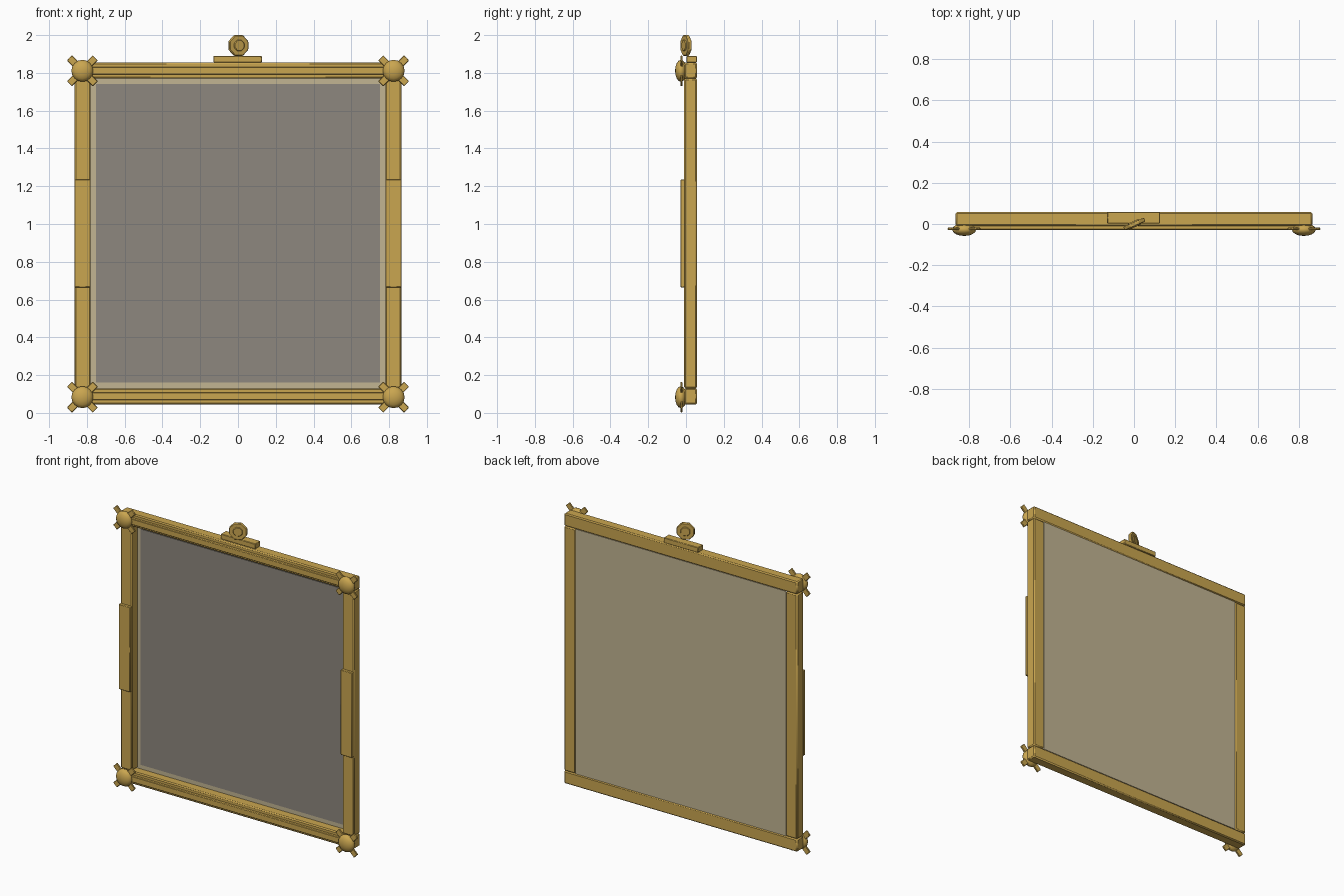
import bpy
import math
from mathutils import Matrix

cube = bpy.data.objects.get("Cube")
if cube:
    bpy.data.objects.remove(cube, do_unlink=True)


def material(name, color):
    mat = bpy.data.materials.new(name)
    mat.use_nodes = True
    mat.diffuse_color = (*color, 1)
    mat.node_tree.nodes["Principled BSDF"].inputs["Base Color"].default_value = (*color, 1)
    return mat


GOLD = material("antique gold", (0.59, 0.38, 0.08))
BEIGE = material("pale beige", (0.54, 0.46, 0.29))
GREY = material("warm grey", (0.27, 0.245, 0.21))


def finish(name, mat, bevel=0, angle=30):
    """Name and colour the active object, and soften its edges."""
    obj = bpy.context.object
    obj.name = name
    obj.data.materials.append(mat)
    if bevel:
        mod = obj.modifiers.new("Edges", "BEVEL")
        mod.width = bevel
        mod.segments = 1
    bpy.ops.object.shade_smooth_by_angle(angle=math.radians(angle))
    return obj


def box(name, x, y, z, mat=GOLD, bevel=0, angle=30):
    """Box from (low, high) ranges on each axis."""
    spans = (x, y, z)
    bpy.ops.mesh.primitive_cube_add(size=1, location=[(a + b) / 2 for a, b in spans])
    bpy.context.object.data.transform(Matrix.Diagonal([b - a for a, b in spans] + [1]))
    return finish(name, mat, bevel, angle)


FRONT, BACK = -0.01, 0.058
OUTER, INNER = 0.865, 0.78
LOW, HIGH = 0.13, 1.77
RAIL = 0.085

# Horizontal rails with a raised strip along the front
for name, z in (("bottom", LOW - RAIL), ("top", HIGH)):
    box(name + "_rail", (-OUTER, OUTER), (FRONT, BACK), (z, z + RAIL), bevel=0.007, angle=50)
    box(name + "_strip", (-INNER, INNER), (-0.028, FRONT + 0.004),
        (z + 0.022, z + 0.062), bevel=0.003)

# Side rails, each with a plate at mid height
for name, s in (("left", 1), ("right", -1)):
    x = sorted((s * INNER, s * OUTER))
    box(name + "_rail", x, (FRONT, BACK), (LOW, HIGH), bevel=0.007, angle=50)
    box(name + "_side_plate", x, (-0.029, FRONT + 0.004), (0.665, 1.235), bevel=0.003)

# Backing board and the inset panel on its front
box("backing_board", (-INNER, INNER), (0.049, 0.055), (LOW, HIGH), BEIGE)
box("front_panel", (-0.753, 0.753), (0.044, 0.049), (0.16, 1.74), GREY)

# Corner ornaments: two crossed bars under a flattened dome
for side, x in (("left", 0.824), ("right", -0.824)):
    for level, z in (("bottom", 0.083), ("top", 1.811)):
        corner = f"{level}_{side}_corner"
        for i, turn in enumerate((45, -45)):
            bar = box(f"{corner}_bar_{i + 1}", (-0.097, 0.097), (-0.006, 0.006),
                      (-0.019, 0.019), bevel=0.003)
            bar.location = (x, -0.024, z)
            bar.rotation_euler.y = math.radians(turn)
        bpy.ops.mesh.primitive_uv_sphere_add(segments=16, ring_count=8, radius=1,
                                             location=(x, -0.027, z))
        bpy.context.object.data.transform(
            Matrix.Diagonal((0.058, 0.058, 0.031, 1)))
        bpy.context.object.rotation_euler.x = math.radians(90)
        finish(corner + "_dome", GOLD, angle=60)

# Hanger on top: a base block and a turned eight-sided disc with a raised centre
box("hanger_base", (-0.13, 0.126), (0.003, BACK), (HIGH + RAIL, 1.89), bevel=0.003)
turn = Matrix.Rotation(math.radians(24), 4, "Z")
upright = Matrix.Rotation(math.radians(90), 4, "X")
flat_up = Matrix.Rotation(math.radians(22.5), 4, "Z")
for name, radius, depth in (("hanger_disc", 0.0595, 0.02), ("hanger_centre", 0.032, 0.03)):
    bpy.ops.mesh.primitive_cylinder_add(vertices=8, radius=radius, depth=depth,
                                        location=(0.002, 0, 1.945))
    bpy.context.object.data.transform(turn @ upright @ flat_up)
    finish(name, GOLD, bevel=0.004)
